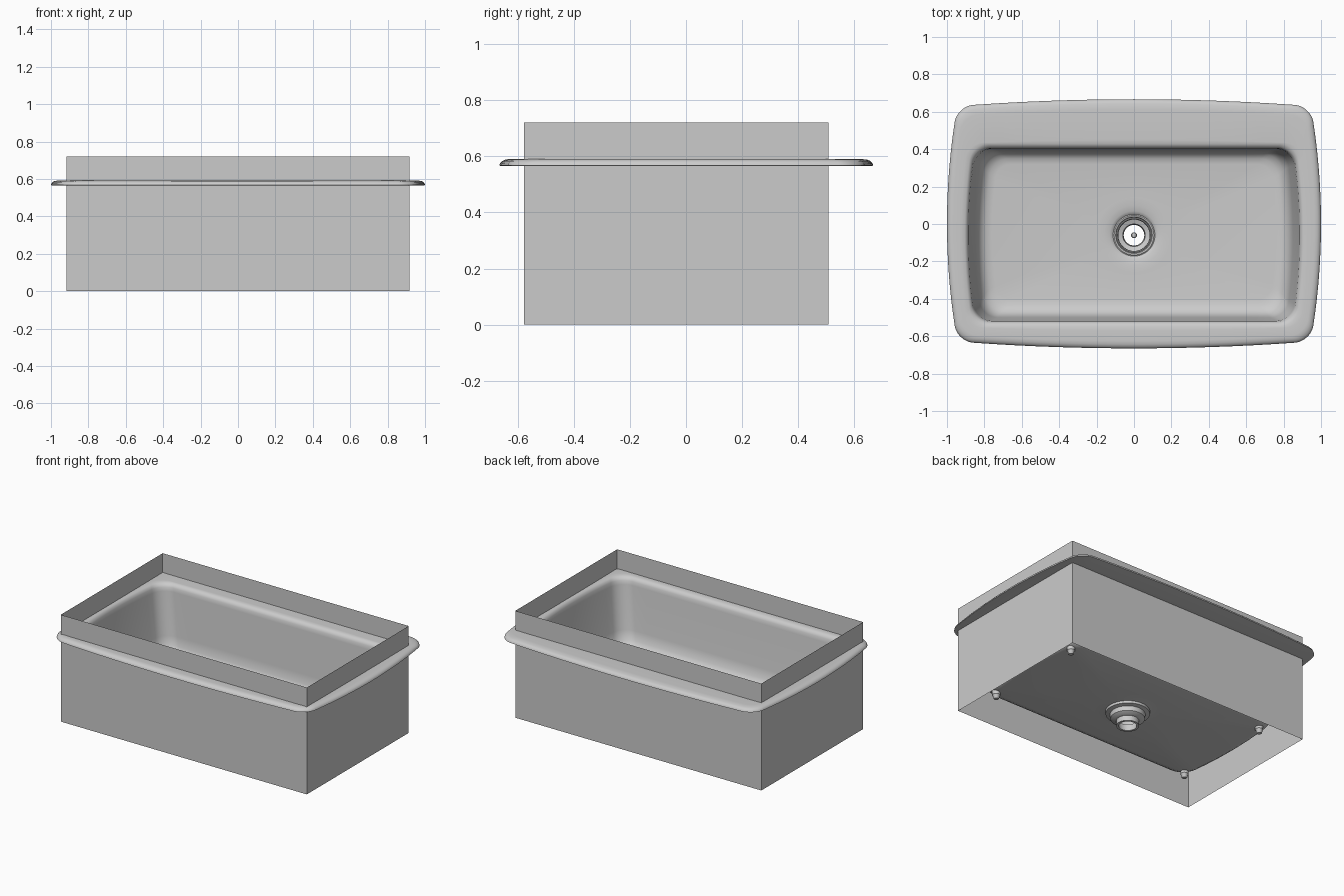
import bpy, bmesh, math

if "Cube" in bpy.data.objects:
    bpy.data.objects.remove(bpy.data.objects["Cube"])

grey = bpy.data.materials.new("light_grey")
grey.diffuse_color = (0.6, 0.6, 0.6, 1)
grey.use_nodes = True
grey.node_tree.nodes["Principled BSDF"].inputs["Base Color"].default_value = grey.diffuse_color
DRAIN_Y = -0.06


def finish(name, bm, smooth=True):
    bmesh.ops.recalc_face_normals(bm, faces=bm.faces)
    me = bpy.data.meshes.new(name)
    bm.to_mesh(me)
    bm.free()
    me.materials.append(grey)
    if smooth:
        me.shade_smooth()
        me.set_sharp_from_angle(angle=math.radians(40))
    ob = bpy.data.objects.new(name, me)
    bpy.context.collection.objects.link(ob)
    return ob


def loft(name, loops, closed=False, caps=False, smooth=True):
    """Skin a row of point loops; closed joins last to first."""
    bm = bmesh.new()
    rings = [[bm.verts.new(p) for p in loop] for loop in loops]
    pairs = list(zip(rings, rings[1:]))
    if closed:
        pairs.append((rings[-1], rings[0]))
    n = len(rings[0])
    for a, b in pairs:
        for i in range(n):
            j = (i + 1) % n
            bm.faces.new((a[i], a[j], b[j], b[i]))
    if caps:
        bm.faces.new(rings[0])
        bm.faces.new(rings[-1])
    return finish(name, bm, smooth)


def outline(hx, yf, yb, z, r=0.09, bx=0.04, by=0.0):
    """Rounded rectangle with bowed sides."""
    cy, hy = (yf + yb) / 2, (yb - yf) / 2
    pts = []
    corners = [(1, 1), (-1, 1), (-1, -1), (1, -1)]
    for k, (sx, sy) in enumerate(corners):
        for i in range(11):
            a = math.radians(90 * k + 9 * i)
            pts.append((sx * (hx - r) + r * math.cos(a), sy * (hy - r) + r * math.sin(a)))
        ex, ey = pts[-1]
        nx, ny = corners[(k + 1) % 4]
        a = math.radians(90 * (k + 1))
        tx, ty = nx * (hx - r) + r * math.cos(a), ny * (hy - r) + r * math.sin(a)
        for i in range(1, 16):
            t = i / 16
            pts.append((ex + (tx - ex) * t, ey + (ty - ey) * t))
    return [(x * (1 - bx * (y / hy) ** 2), cy + y * (1 - by * (x / hx) ** 2), z) for x, y in pts]


def ring_like(loop, r, z):
    """Circle round the drain whose points line up with a loop."""
    out = []
    for x, y, _ in loop:
        a = math.atan2(y - DRAIN_Y, x)
        out.append((r * math.cos(a), DRAIN_Y + r * math.sin(a), z))
    return out


def circle(r, z, x=0, y=DRAIN_Y, n=48):
    return [(x + r * math.cos(2 * math.pi * i / n), y + r * math.sin(2 * math.pi * i / n), z)
            for i in range(n)]


# Sink: inside of bowl, lip, rim, underside, outside of bowl
floor = outline(0.76, -0.40, 0.32, 0.14, 0.07)
under = outline(0.78, -0.42, 0.34, 0.115, 0.08)
inside = [ring_like(floor, r, z) for r, z in
          [(0.108, 0.12), (0.113, 0.128), (0.13, 0.134), (0.16, 0.139), (0.2, 0.14)]]
inside.append(floor)
for hx, yf, yb, z in [(0.79, -0.435, 0.35, 0.145), (0.815, -0.465, 0.372, 0.16),
                      (0.835, -0.487, 0.387, 0.19), (0.85, -0.5, 0.395, 0.25),
                      (0.882, -0.518, 0.402, 0.54), (0.886, -0.522, 0.405, 0.565),
                      (0.893, -0.53, 0.413, 0.58), (0.905, -0.545, 0.428, 0.588)]:
    inside.append(outline(hx, yf, yb, z, 0.09))
rim = [outline(hx, yf, yb, z, 0.09, b, b) for hx, yf, yb, z, b in [
    (0.925, -0.57, 0.45, 0.589, 0.035), (0.965, -0.625, 0.61, 0.591, 0.05),
    (0.98, -0.643, 0.645, 0.589, 0.055), (0.992, -0.656, 0.658, 0.583, 0.055),
    (0.998, -0.663, 0.665, 0.575, 0.055), (1.0, -0.665, 0.667, 0.567, 0.055),
    (0.99, -0.655, 0.657, 0.565, 0.055)]]
outside = [outline(hx, yf, yb, z, 0.1) for hx, yf, yb, z in [
    (0.905, -0.545, 0.425, 0.567), (0.9, -0.54, 0.42, 0.54), (0.87, -0.52, 0.415, 0.25),
    (0.85, -0.505, 0.405, 0.175), (0.825, -0.475, 0.385, 0.135), (0.80, -0.445, 0.36, 0.12)]]
outside += [under] + [ring_like(under, r, z) for r, z in
                      [(0.2, 0.115), (0.15, 0.11), (0.108, 0.105)]]
loft("sink_bowl", inside + rim + outside, closed=True)

# Thin open casing round the bowl
loft("casing", [[(x, y, z) for x, y in
                 [(-0.917, -0.577), (0.917, -0.577), (0.917, 0.508), (-0.917, 0.508)]]
                for z in (0, 0.72)], smooth=False)

# Drain body hanging below the floor
loft("drain_body", [circle(r, z) for r, z in [
    (0.112, 0.132), (0.106, 0.136), (0.098, 0.134), (0.093, 0.125), (0.088, 0.06),
    (0.06, 0.05), (0.055, 0.005), (0.07, 0.005), (0.07, 0.04), (0.085, 0.043),
    (0.105, 0.055), (0.108, 0.085), (0.135, 0.09), (0.137, 0.105), (0.112, 0.11)]], closed=True)

# Strainer: shallow perforated dish
bm = bmesh.new()
radii = [0.014, 0.026, 0.038, 0.050, 0.062, 0.074, 0.086]
rows = [[bm.verts.new(p) for p in circle(r, 0.108 + 1.2 * r * r, n=30)] for r in radii]
for a, b in zip(rows, rows[1:]):
    for i in range(30):
        j = (i + 1) % 30
        bm.faces.new((a[i], a[j], b[j], b[i]))
holes = list(bm.faces)
bmesh.ops.inset_individual(bm, faces=holes, thickness=0.0018, depth=0)
bmesh.ops.delete(bm, geom=holes, context='FACES')
finish("strainer", bm)
loft("strainer_edge", [circle(r, z) for r, z in
                       [(0.084, 0.115), (0.086, 0.128), (0.09, 0.131), (0.094, 0.128)]])
loft("strainer_knob", [circle(r, z, n=24) for r, z in
                       [(0.016, 0.1), (0.016, 0.116), (0.012, 0.122), (0.005, 0.124)]], caps=True)

# Small feet under the floor corners
for side, sx in (("left", -1), ("right", 1)):
    for end, sy in (("front", -1), ("back", 1)):
        x, y = sx * 0.75, DRAIN_Y + sy * 0.355
        loft("foot_%s_%s" % (end, side), [circle(r, z, x, y, 20) for r, z in
             [(0.025, 0.135), (0.025, 0.1), (0.02, 0.095), (0.018, 0.078), (0.014, 0.074)]], caps=True)
